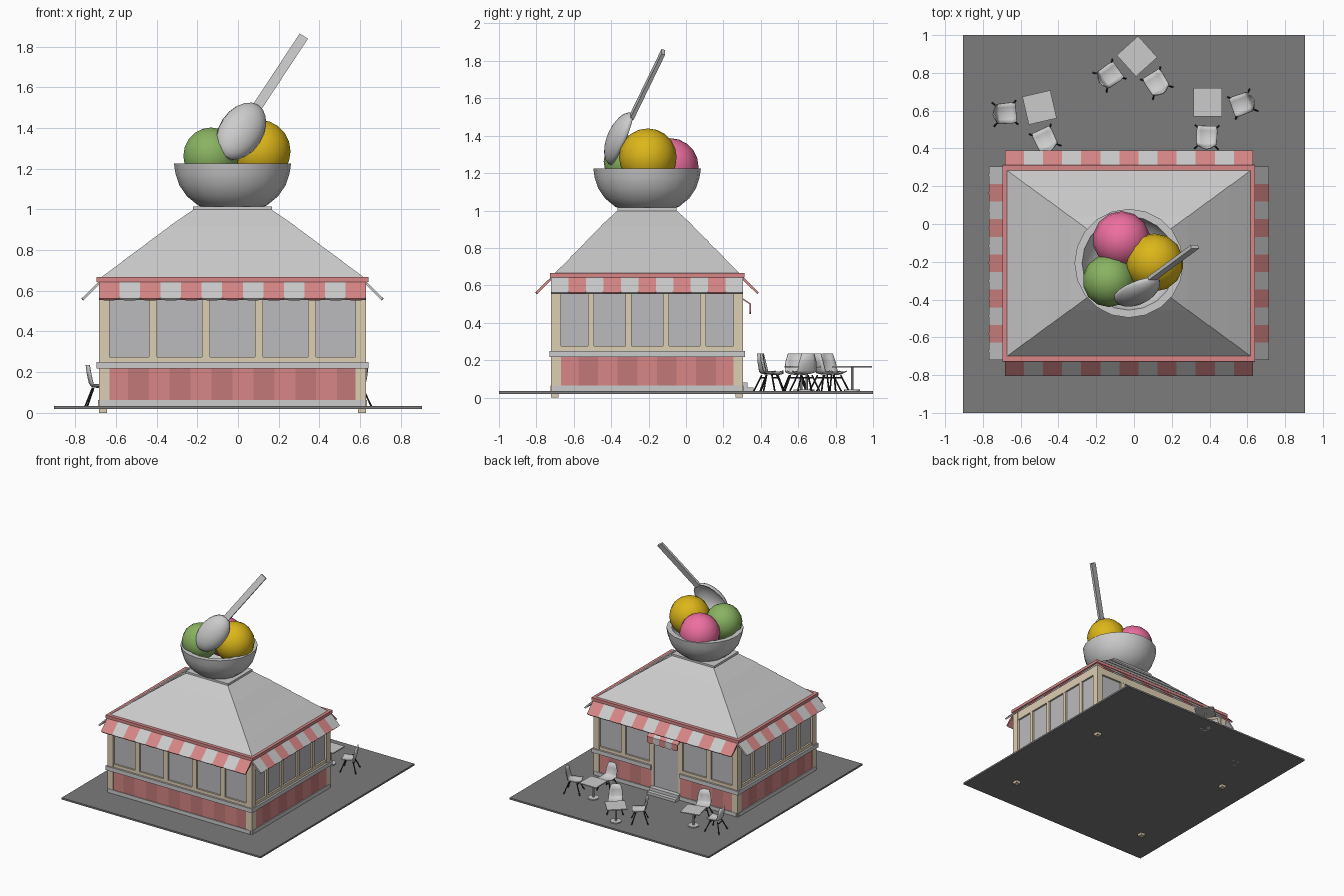
import bpy, bmesh
from math import pi, sin, cos, radians
from mathutils import Matrix, Vector

if "Cube" in bpy.data.objects:
    bpy.data.objects.remove(bpy.data.objects["Cube"])

CX, CY, HX, HY = -0.027, -0.208, 0.657, 0.513
CEN = Matrix.Translation((CX, CY, 0))
I = Matrix.Identity(4)


def mat(name, *rgb):
    m = bpy.data.materials.new(name)
    m.diffuse_color = (*rgb, 1)
    m.use_nodes = True
    m.node_tree.nodes["Principled BSDF"].inputs["Base Color"].default_value = m.diffuse_color
    return m


RED = mat("awning_red", 0.68, 0.24, 0.24)
RED2 = mat("panel_red", 0.55, 0.19, 0.19)
WHITE = mat("light_grey", 0.62, 0.62, 0.62)
BEIGE = mat("beige", 0.72, 0.62, 0.45)
GLASS = mat("glass_grey", 0.5, 0.5, 0.52)
DARK = mat("dark", 0.03, 0.03, 0.03)
PAVE = mat("paving_grey", 0.2, 0.2, 0.2)


def finish(name, bm, *mats, smooth=None):
    bmesh.ops.recalc_face_normals(bm, faces=bm.faces)
    me = bpy.data.meshes.new(name)
    bm.to_mesh(me)
    bm.free()
    for m in mats:
        me.materials.append(m)
    ob = bpy.data.objects.new(name, me)
    bpy.context.collection.objects.link(ob)
    if smooth:
        bpy.context.view_layer.objects.active = ob
        ob.select_set(True)
        bpy.ops.object.shade_smooth_by_angle(angle=radians(smooth))
        ob.select_set(False)
    return ob


def loft(bm, a, b, M=I, mi=0):
    """Closed solid between two matching polygons."""
    va = [bm.verts.new(M @ Vector(p)) for p in a]
    vb = [bm.verts.new(M @ Vector(p)) for p in b]
    n = len(va)
    fs = [bm.faces.new(va), bm.faces.new(vb[::-1])]
    fs += [bm.faces.new((va[i], va[(i + 1) % n], vb[(i + 1) % n], vb[i])) for i in range(n)]
    for f in fs:
        f.material_index = mi


def rect(x, y, z):
    return [(-x, -y, z), (x, -y, z), (x, y, z), (-x, y, z)]


def box(bm, x0, x1, y0, y1, z0, z1, M=I, mi=0):
    ring = [(x0, y0), (x1, y0), (x1, y1), (x0, y1)]
    loft(bm, [(x, y, z0) for x, y in ring], [(x, y, z1) for x, y in ring], M, mi)


def rod(bm, p, q, r, n=8, M=I):
    p, q = Vector(p), Vector(q)
    R = Matrix.Translation((p + q) / 2) @ (q - p).to_track_quat('Z', 'Y').to_matrix().to_4x4()
    bmesh.ops.create_cone(bm, cap_ends=True, segments=n, radius1=r, radius2=r,
                          depth=(q - p).length, matrix=M @ R)


# Each side: local x runs along the wall, local -y points outward
SIDES = [(k, CEN @ Matrix.Rotation(k * pi / 2, 4, 'Z'), *((HX, HY) if k % 2 == 0 else (HY, HX)))
         for k in range(4)]
DOOR = 0.13

# Ground slab
bm = bmesh.new()
box(bm, -0.905, 0.905, -1, 1, 0.02, 0.034)
finish("ground_slab", bm, PAVE)

# Glazed core and corner posts
bm = bmesh.new()
box(bm, -HX + .02, HX - .02, -HY + .02, HY - .02, 0.034, 0.65, CEN)
finish("window_glass", bm, GLASS)
bm = bmesh.new()
for sx in (-1, 1):
    for sy in (-1, 1):
        x, y = sx * (HX - .026), sy * (HY - .026)
        box(bm, x - .026, x + .026, y - .026, y + .026, 0.03, 0.65, CEN)
        x, y = sx * (HX - .02), sy * (HY - .02)
        box(bm, x - .02, x + .02, y - .02, y + .02, 0, 0.03, CEN)
finish("corner_posts", bm, BEIGE)

# Wall trim, panels and awnings on all four sides
frames, sills, plinth, panels, awning = (bmesh.new() for _ in range(5))


def scallop(u0, u1, s0, s1, n=8):
    """Outline of one awning strip: straight sides, rounded free end."""
    r, c = (u1 - u0) / 2, (u0 + u1) / 2
    e = s1 - r * 0.5
    return [(u0, s0), (u1, s0)] + [(c + r * cos(pi * i / n), e + r * .5 * sin(pi * i / n)) for i in range(n + 1)]


for k, M, L, D in SIDES:
    pitch = 0.26 if k % 2 == 0 else 0.2
    w = 0.02 if k % 2 == 0 else 0.016
    for i in (-1.5, -.5, .5, 1.5):
        low = 0.05 if k == 2 and abs(i) < 1 else 0.25
        box(frames, i * pitch - w, i * pitch + w, -D + .006, -D + .03, low, 0.65, M)
    box(frames, -L + .05, L - .05, -D + .005, -D + .03, 0.56, 0.65, M)
    spans = [(-L, L)] if k != 2 else [(-L, -DOOR), (DOOR, L)]
    for a, b in spans:
        box(sills, a - .01 * (a == -L), b + .01 * (b == L), -D - .009, -D + .04, 0.217, 0.25, M)
        box(frames, a + .01, b - .01, -D + .006, -D + .03, 0.25, 0.275, M)
        box(plinth, a + .012 * (a == -L), b - .012 * (b == L), -D - .003, -D + .04, 0.034, 0.064, M)
        a, b = a + .04 * (a == -L), b - .04 * (b == L)
        n = max(2, round((b - a) / 0.104))
        for i in range(n):
            s = (b - a) / n
            box(panels, a + i * s, a + i * s + s, -D + .004, -D + .03, 0.064, 0.217, M, i % 2)
    n = 13 if k % 2 == 0 else 11
    for i in range(n):
        u0 = -L + 2 * L * i / n
        pts = scallop(u0, u0 + 2 * L / n, 0, 1)
        loft(awning, [(u, -D - .085 * s, .645 - .083 * s) for u, s in pts],
             [(u, -D - .085 * s + .009, .645 - .083 * s - .009) for u, s in pts],
             M, (i + k) % 2)
finish("window_frames", frames, BEIGE)
finish("window_sills", sills, WHITE)
finish("plinth", plinth, WHITE)
finish("striped_panels", panels, RED, RED2)
finish("awnings", awning, RED, WHITE)

# Door, steps and door canopy on the back
_, M, L, D = SIDES[2]
bm = bmesh.new()
box(bm, -.11, .11, -D + .012, -D + .03, 0.06, 0.53, M)
finish("door", bm, GLASS)
bm = bmesh.new()
box(bm, -.13, .13, -D + .004, -D + .03, 0.53, 0.56, M)
finish("door_header", bm, BEIGE)
bm = bmesh.new()
box(bm, -.13, .13, -D - .055, -D + .02, 0.034, 0.055, M)
box(bm, -.13, .13, -D - .025, -D + .02, 0.055, 0.08, M)
finish("door_steps", bm, WHITE)
bm = bmesh.new()
for i in range(5):
    u = -.14 + i * .056
    top = [(u, -D, .53), (u + .056, -D, .53), (u + .056, -D - .042, .503), (u, -D - .042, .503)]
    loft(bm, top, [(x, y, z - .008) for x, y, z in top], M, i % 2)
    pts = scallop(u, u + .056, 0, .055)
    loft(bm, [(x, -D - .042, .503 - s) for x, s in pts], [(x, -D - .035, .503 - s) for x, s in pts], M, i % 2)
finish("door_canopy", bm, RED, WHITE)

# Eave trim and lapped hip roof
bm = bmesh.new()
box(bm, -HX - .011, HX + .011, -HY - .007, HY + .007, 0.643, 0.667, CEN)
finish("eave_trim", bm, RED)
bm = bmesh.new()
zs = [0.667, 0.752, 0.836, 0.921, 1.0]
half = lambda t: (0.642 - 0.452 * t, 0.488 - 0.33 * t)
for i in range(4):
    (ax, ay), (bx, by) = half(i / 4), half((i + 1) / 4)
    loft(bm, rect(ax + .008, ay + .008, zs[i] - .004), rect(bx, by, zs[i + 1]), CEN)
box(bm, -.193, .193, -.158, .158, 0.995, 1.015, CEN)
finish("roof", bm, WHITE)

# Ice cream bowl (lathed)
prof = [(.1, .993), (.17, 1.02), (.225, 1.065), (.262, 1.12), (.28, 1.175), (.288, 1.226),
        (.248, 1.226), (.225, 1.15), (.15, 1.09), (.05, 1.07)]
bm = bmesh.new()
N = 20
rings = [[bm.verts.new(CEN @ Vector((r * cos(2 * pi * j / N), r * sin(2 * pi * j / N), z))) for j in range(N)]
         for r, z in prof]
for a, b in zip(rings, rings[1:]):
    for j in range(N):
        bm.faces.new((a[j], a[(j + 1) % N], b[(j + 1) % N], b[j]))
bm.faces.new(rings[0])
bm.faces.new(rings[-1])
finish("bowl", bm, WHITE, smooth=40)

# Three scoops
for name, rgb, c, r in [("green_scoop", (.25, .45, .12), (-.132, -.3, 1.262), .14),
                        ("yellow_scoop", (.72, .47, .01), (.108, -.204, 1.285), .154),
                        ("pink_scoop", (.85, .16, .35), (-.066, -.085, 1.235), .152)]:
    bm = bmesh.new()
    bmesh.ops.create_uvsphere(bm, u_segments=14, v_segments=10, radius=r, matrix=Matrix.Translation(c))
    finish(name, bm, mat(name, *rgb), smooth=50)

# Spoon: hollow half ellipsoid plus flat handle
d = Vector((.51, .376, .774)).normalized()
n = (Vector((0, -1, 0)) + d * d.y).normalized()
S = Matrix((d.cross(n), d, n)).transposed().to_4x4()
S.translation = (.015, -.345, 1.383)
bm = bmesh.new()
bmesh.ops.create_uvsphere(bm, u_segments=20, v_segments=12, radius=1)
bmesh.ops.delete(bm, geom=[v for v in bm.verts if v.co.z < -.01], context='VERTS')
bmesh.ops.transform(bm, verts=bm.verts, matrix=S @ Matrix.Diagonal((.108, .165, .075, 1)))
ob = finish("spoon_bowl", bm, WHITE, smooth=40)
sol = ob.modifiers.new("thickness", 'SOLIDIFY')
sol.thickness = .01
bm = bmesh.new()
box(bm, -.024, .024, .15, .6, -.008, .012, S)
finish("spoon_handle", bm, WHITE)

# Cafe tables
for i, (x, y, a) in enumerate([(-.5, .617, 13), (.016, .888, 42), (.39, .645, 0)]):
    T = Matrix.Translation((x, y, 0)) @ Matrix.Rotation(radians(a), 4, 'Z')
    bm = bmesh.new()
    box(bm, -.076, .076, -.076, .076, .16, .168, T)
    rod(bm, (0, 0, .03), (0, 0, .162), .007, 10, T)
    rod(bm, (0, 0, .02), (0, 0, .042), .042, 16, T)
    finish(f"table_{i + 1}", bm, WHITE, smooth=30)

# Shell chairs with splayed legs; local +x is the facing direction
shell = [(-.066, .235, .036), (-.06, .19, .05), (-.05, .145, .054), (-.035, .125, .054), (.035, .12, .056), (.06, .126, .05)]
for i, (x, y, a) in enumerate([(-.683, .585, 5), (-.47, .445, 115), (-.13, .785, 35),
                               (.12, .745, 122), (.575, .635, 200), (.385, .46, 88)]):
    T = Matrix.Translation((x, y, 0)) @ Matrix.Rotation(radians(a), 4, 'Z')
    bm = bmesh.new()
    rows = []
    for px, pz, w in shell:
        up = pz > .14
        rows.append([bm.verts.new(T @ Vector((px + (.014 * e * e if up else 0), w * e,
                                              pz + (0 if up else .014 * e * e)))) for e in (-1, -.6, 0, .6, 1)])
    for p, q in zip(rows, rows[1:]):
        for j in range(4):
            bm.faces.new((p[j], p[j + 1], q[j + 1], q[j]))
    ob = finish(f"chair_seat_{i + 1}", bm, WHITE, smooth=60)
    ob.modifiers.new("thickness", 'SOLIDIFY').thickness = .005
    bm = bmesh.new()
    for sx in (-1, 1):
        for sy in (-1, 1):
            rod(bm, (sx * .03, sy * .03, .12), (sx * .062, sy * .062, .034), .0045, 6, T)
        rod(bm, (sx * .035, -.035, .105), (sx * .035, .035, .105), .004, 6, T)
    finish(f"chair_legs_{i + 1}", bm, DARK)
